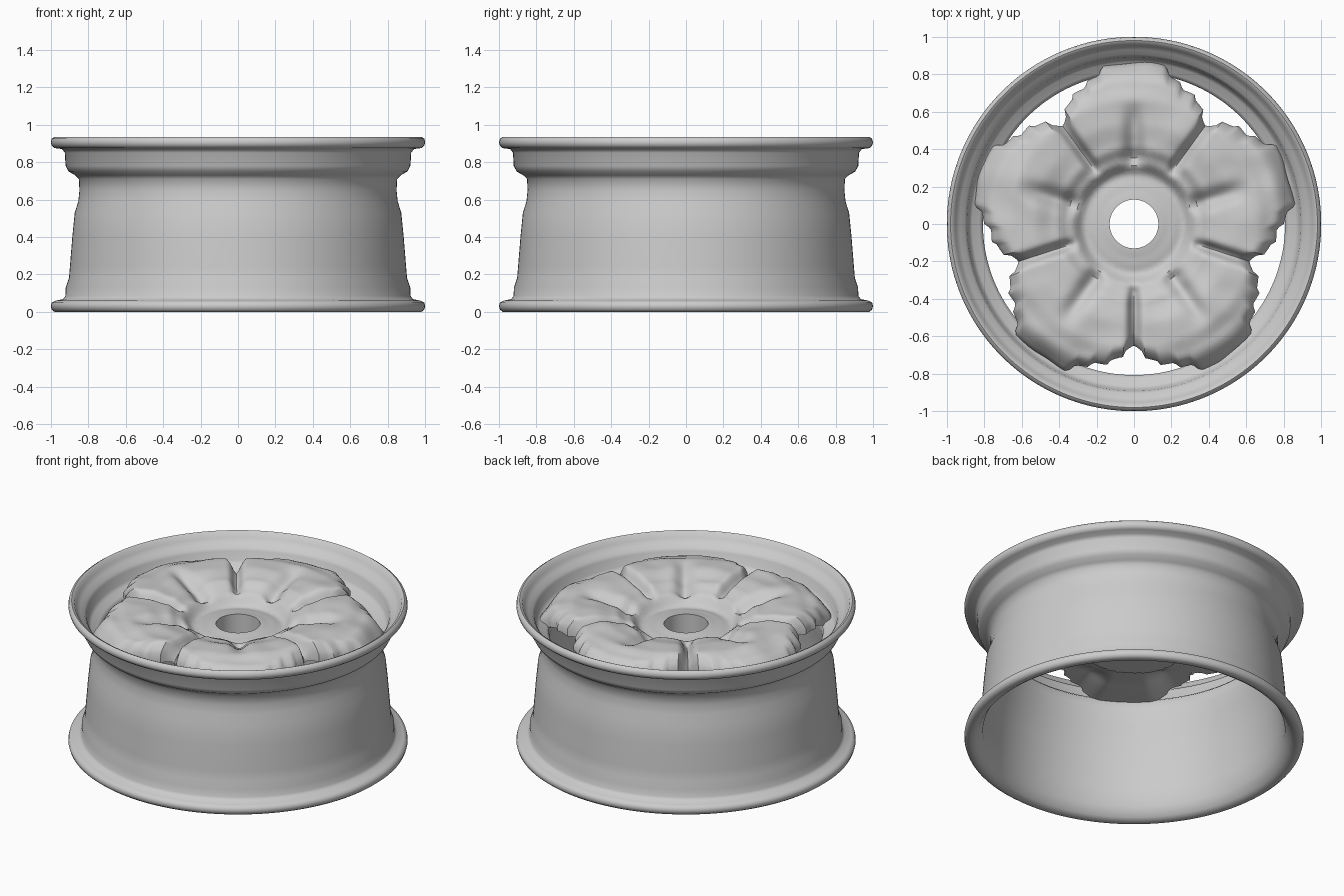
import bpy
import bmesh
from math import sin, cos, pi, radians, degrees, exp
from mathutils import Vector, noise

cube = bpy.data.objects.get("Cube")
if cube:
    bpy.data.objects.remove(cube, do_unlink=True)

metal = bpy.data.materials.new("grey metal")
metal.use_nodes = True
grey = (0.6, 0.6, 0.6, 1)
metal.diffuse_color = grey
metal.node_tree.nodes["Principled BSDF"].inputs["Base Color"].default_value = grey


def ring_mesh(name, rings, angle):
    """Join a closed series of equal vertex loops into one smooth ring."""
    bm = bmesh.new()
    loops = [[bm.verts.new(p) for p in ring] for ring in rings]
    n = len(loops[0])
    for i, a in enumerate(loops):
        b = loops[(i + 1) % len(loops)]
        for j in range(n):
            k = (j + 1) % n
            bm.faces.new((a[j], a[k], b[k], b[j]))
    bmesh.ops.recalc_face_normals(bm, faces=bm.faces)
    mesh = bpy.data.meshes.new(name)
    bm.to_mesh(mesh)
    bm.free()
    mesh.materials.append(metal)
    obj = bpy.data.objects.new(name, mesh)
    bpy.context.collection.objects.link(obj)
    bpy.ops.object.select_all(action="DESELECT")
    obj.select_set(True)
    bpy.context.view_layer.objects.active = obj
    bpy.ops.object.shade_smooth_by_angle(angle=radians(angle))


def curve_value(points, x):
    """Smoothly interpolated value of a short list of (x, value) points."""
    if x <= points[0][0]:
        return points[0][1]
    for (x0, v0), (x1, v1) in zip(points, points[1:]):
        if x <= x1:
            t = (x - x0) / (x1 - x0)
            return v0 + (v1 - v0) * t * t * (3 - 2 * t)
    return points[-1][1]


# Barrel with both flanges: outer wall upward, then inner wall downward
barrel = [
    (0.925, 0.015), (0.95, 0.0), (0.98, 0.0), (0.995, 0.012), (1.0, 0.03),
    (0.995, 0.05), (0.975, 0.06), (0.935, 0.068), (0.922, 0.085),
    (0.92, 0.13), (0.903, 0.18), (0.898, 0.24), (0.885, 0.4), (0.872, 0.53),
    (0.853, 0.59), (0.847, 0.65), (0.85, 0.71), (0.87, 0.73),
    (0.905, 0.75), (0.921, 0.78), (0.925, 0.85), (0.94, 0.87),
    (0.98, 0.875), (0.995, 0.888), (1.0, 0.905), (0.995, 0.925),
    (0.98, 0.935), (0.965, 0.928), (0.953, 0.9), (0.93, 0.875),
    (0.905, 0.86), (0.892, 0.84), (0.882, 0.785), (0.865, 0.765),
    (0.825, 0.752), (0.807, 0.735), (0.807, 0.67), (0.825, 0.58),
    (0.86, 0.4), (0.876, 0.18), (0.89, 0.07),
]
SIDES = 160
rings = [[(r * cos(2 * pi * j / SIDES), r * sin(2 * pi * j / SIDES), z)
          for j in range(SIDES)] for r, z in barrel]
ring_mesh("rim_barrel", rings, 50)

# Spoke face: five pairs of swollen lobes round a dished hub
HOLE = 0.13
TOP = [(0.13, 0.785), (0.2, 0.775), (0.26, 0.765), (0.34, 0.835),
       (0.42, 0.875), (0.55, 0.9), (0.65, 0.9), (0.75, 0.875), (0.86, 0.82)]
BOTTOM = [(0.3, 0.63), (0.34, 0.69), (0.6, 0.72), (0.86, 0.73)]
EDGE = [(0, 0.65), (3, 0.67), (5, 0.72), (9, 0.735), (11, 0.765),
        (16, 0.765), (18, 0.8), (22, 0.81), (25, 0.86)]


def gap_angle(a):
    """Degrees between a direction and the nearest window centre."""
    return abs((degrees(a) + 90 + 36) % 72 - 36)


def edge_radius(a):
    wobble = noise.noise(Vector((cos(a) * 5, sin(a) * 5, 0)))
    return curve_value(EDGE, gap_angle(a)) + 0.015 * wobble


def top_height(r, a, limit):
    d = gap_angle(a)
    z = curve_value(TOP, r)
    # Narrow groove below each window, soft groove along each spoke
    across = r * radians(d)
    z -= 0.065 * exp(-(across / 0.028) ** 2) * curve_value([(0.3, 0), (0.42, 1)], r)
    across = r * radians(36 - d)
    fade = curve_value([(0.29, 0), (0.36, 1), (0.5, 0.8), (0.68, 0)], r)
    z -= 0.06 * exp(-(across / 0.05) ** 2) * fade
    # Rounded outer shoulder and slight unevenness
    z -= 0.05 * max(0, 1 - (limit - r) / 0.07) ** 2
    spot = Vector((r * cos(a) * 6, r * sin(a) * 6, 3))
    return z + 0.014 * noise.noise(spot) * curve_value([(0.3, 0), (0.4, 1)], r)


def bottom_height(r, a, top):
    """Underside, hollowed up behind the lobes beside each window."""
    hollow = curve_value([(12, 1), (26, 0)], gap_angle(a))
    hollow *= curve_value([(0.36, 0), (0.6, 1)], r)
    return min(curve_value(BOTTOM, r) + 0.06 * hollow, top - 0.02)


STEPS, SPOKE_SIDES = 36, 300
angles = [2 * pi * j / SPOKE_SIDES for j in range(SPOKE_SIDES)]
limits = [edge_radius(a) for a in angles]
upper, lower = [], []
for i in range(STEPS + 1):
    top_ring, bottom_ring = [], []
    for a, limit in zip(angles, limits):
        r = HOLE + (limit - HOLE) * i / STEPS
        x, y = r * cos(a), r * sin(a)
        top = top_height(r, a, limit)
        top_ring.append((x, y, top))
        bottom_ring.append((x, y, bottom_height(r, a, top)))
    upper.append(top_ring)
    lower.append(bottom_ring)
ring_mesh("spoke_face", upper + lower[::-1], 45)
